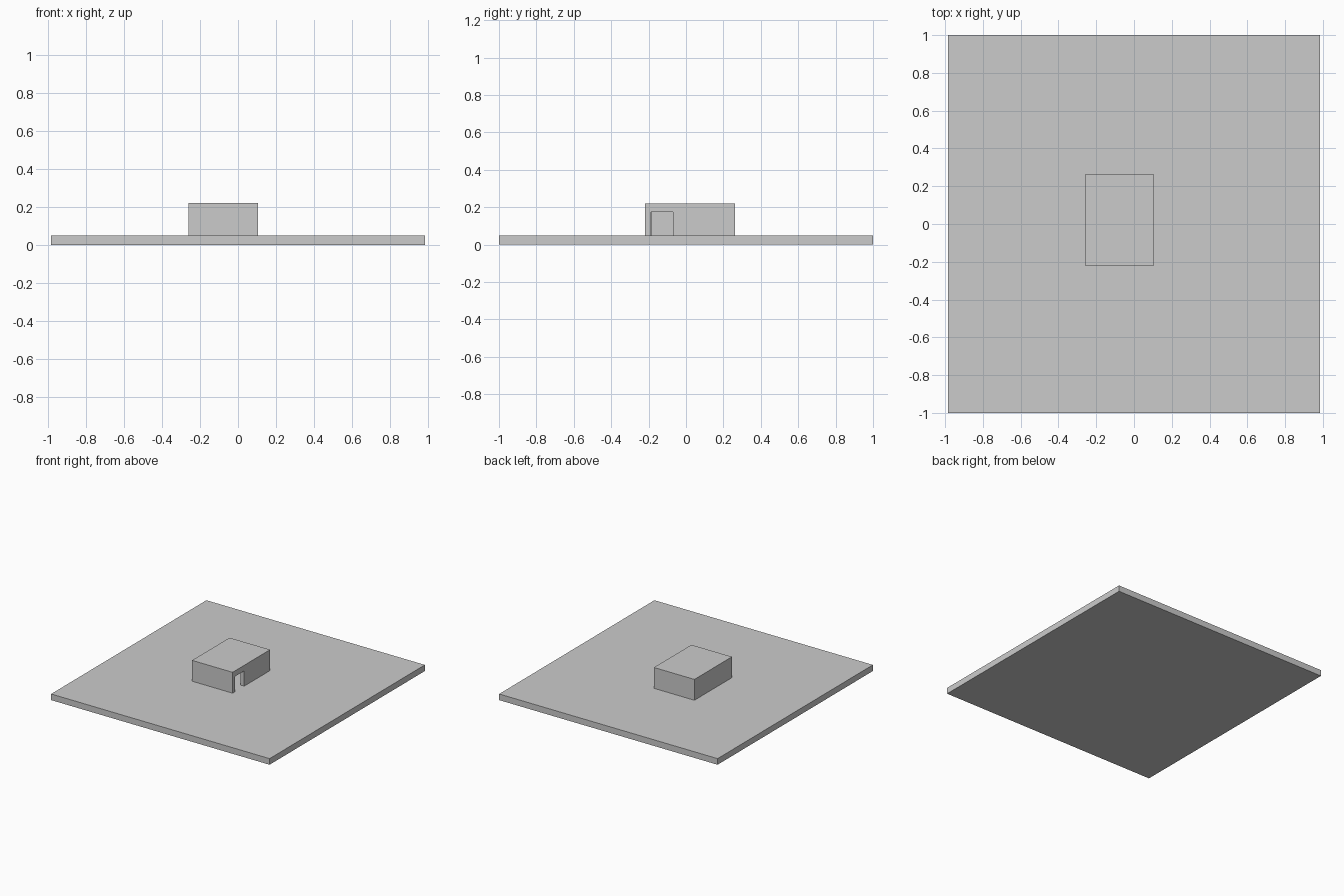
import bpy
from mathutils import Vector

if "Cube" in bpy.data.objects:
    bpy.data.objects.remove(bpy.data.objects["Cube"])


def box(name, lo, hi):
    """Axis-aligned box between two corners."""
    lo, hi = Vector(lo), Vector(hi)
    bpy.ops.mesh.primitive_cube_add(size=1, location=(lo + hi) / 2)
    ob = bpy.context.object
    ob.name = name
    ob.scale = hi - lo
    bpy.ops.object.transform_apply(location=False, rotation=False, scale=True)
    return ob


def cut(target, name, lo, hi):
    """Subtract a box from the target, then discard the cutter."""
    cutter = box(name, lo, hi)
    cutter.hide_render = True
    mod = target.modifiers.new(name, 'BOOLEAN')
    mod.operation = 'DIFFERENCE'
    mod.solver = 'EXACT'
    mod.object = cutter
    bpy.context.view_layer.objects.active = target
    bpy.ops.object.modifier_apply(modifier=name)
    bpy.data.objects.remove(cutter, do_unlink=True)


X0, X1, Y0, Y1 = -0.26, 0.105, -0.22, 0.263
BASE, TOP, WALL = 0.05, 0.22, 0.035

# Ground plate
box("ground_plate", (-0.985, -1, 0), (0.985, 1, BASE))

# Hollow flat-roofed hut, open to the plate below
hut = box("hut", (X0, Y0, BASE), (X1, Y1, TOP))
cut(hut, "room", (X0 + WALL, Y0 + WALL, BASE - 0.02),
    (X1 - WALL, Y1 - WALL, TOP - WALL))

# Doorway through the right wall, near the front corner
cut(hut, "doorway", (X1 - WALL - 0.01, -0.187, BASE - 0.02),
    (X1 + 0.02, -0.07, 0.174))
